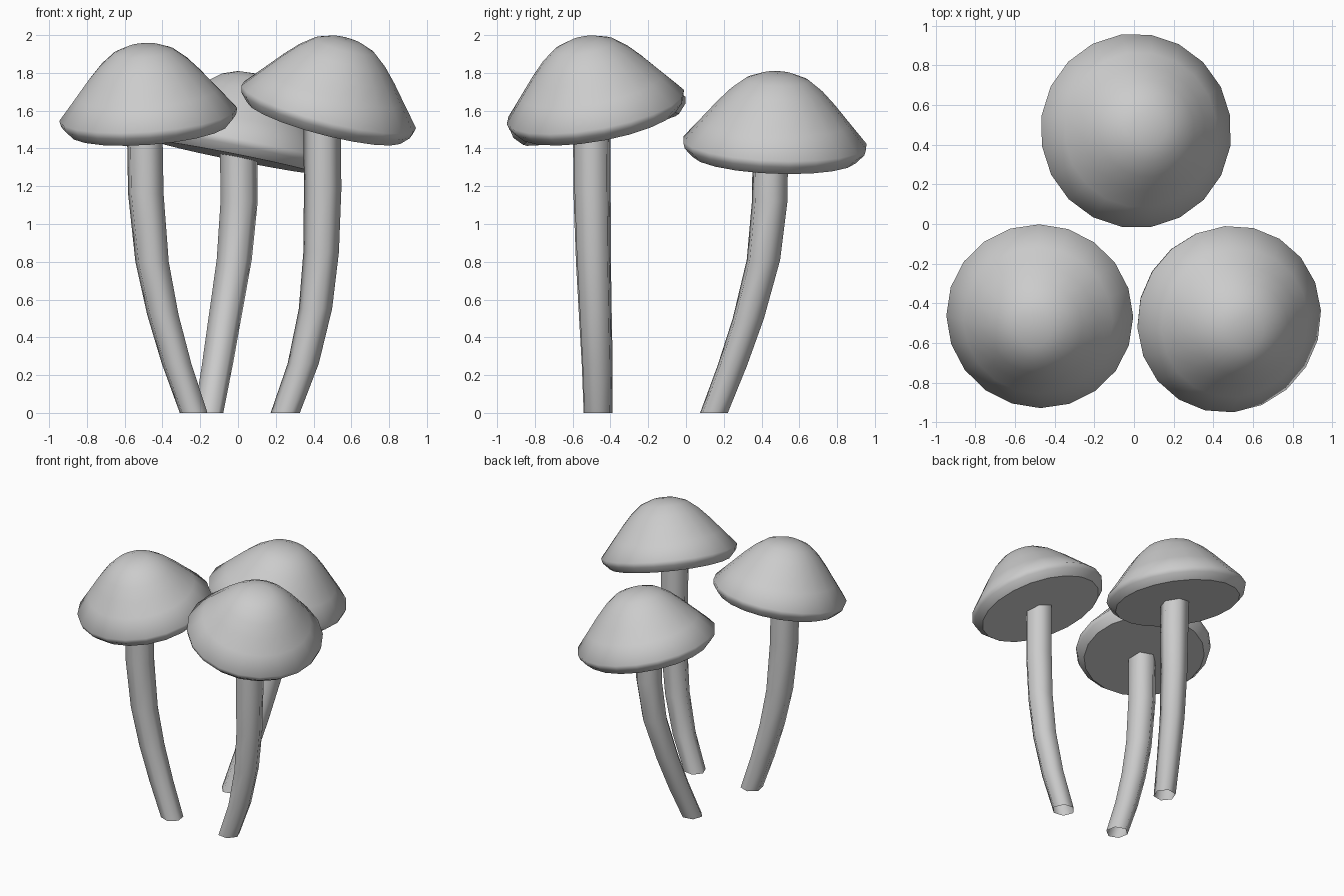
import bpy, bmesh
from math import sin, cos, pi, radians
from mathutils import Vector

if "Cube" in bpy.data.objects:
    bpy.data.objects.remove(bpy.data.objects["Cube"])

# Cap half-profile (radius, height), underside to apex, rim radius 0.48
CAP = [(0.43, -0.08), (0.473, -0.035), (0.482, 0.0), (0.385, 0.115), (0.31, 0.205),
       (0.24, 0.28), (0.165, 0.34), (0.085, 0.37)]
APEX = 0.376


def ring(bm, n, r, z, turn, offset=(0, 0)):
    return [bm.verts.new((offset[0] + r * cos(turn + 2 * pi * i / n),
                          offset[1] + r * sin(turn + 2 * pi * i / n), z)) for i in range(n)]


def bridge(bm, a, b):
    n = len(a)
    for i in range(n):
        j = (i + 1) % n
        bm.faces.new((a[i], a[j], b[j], b[i])).smooth = True


def finish(bm, name):
    me = bpy.data.meshes.new(name)
    bm.to_mesh(me)
    bm.free()
    ob = bpy.data.objects.new(name, me)
    bpy.context.collection.objects.link(ob)
    return ob


def cap(name, centre, axis, scale, turn):
    bm = bmesh.new()
    rings = [ring(bm, 20, r * scale, h, radians(turn)) for r, h in CAP]
    for a, b in zip(rings, rings[1:]):
        bridge(bm, a, b)
    top = bm.verts.new((0, 0, APEX))
    last = rings[-1]
    for i in range(20):
        bm.faces.new((last[i], last[(i + 1) % 20], top)).smooth = True
    bm.faces.new(rings[0][::-1])  # flat underside
    # lean the cap along its axis
    rot = Vector((0, 0, 1)).rotation_difference(Vector(axis)).to_matrix()
    bmesh.ops.rotate(bm, cent=(0, 0, 0), matrix=rot, verts=bm.verts)
    ob = finish(bm, name)
    ob.location = centre


def stem(name, path, turn):
    # six-sided tube, widening upwards, open at the foot
    bm = bmesh.new()
    rings = [ring(bm, 6, 0.078 + 0.022 * min(1, z / 1.1), z, radians(turn), (x, y))
             for x, y, z in path]
    for a, b in zip(rings, rings[1:]):
        bridge(bm, a, b)
    finish(bm, name)


# Left front mushroom
cap("left_cap", (-0.475, -0.465, 1.58), (-0.075, -0.2, 1), 0.98, 0)
stem("left_stem", [(-0.235, -0.465, 0), (-0.325, -0.47, 0.26), (-0.398, -0.48, 0.52),
                   (-0.455, -0.49, 0.8), (-0.488, -0.497, 1.16), (-0.495, -0.5, 1.56)], 40)

# Right front mushroom
cap("right_cap", (0.48, -0.48, 1.62), (0.26, -0.18, 1), 0.992, 4)
stem("right_stem", [(0.25, -0.465, 0), (0.345, -0.47, 0.26), (0.41, -0.48, 0.55),
                    (0.44, -0.49, 0.85), (0.448, -0.497, 1.18), (0.445, -0.5, 1.6)], -8)

# Back mushroom
cap("back_cap", (0.01, 0.47, 1.43), (0.2, 0.04, 1), 1.018, 9)
stem("back_stem", [(-0.155, 0.148, 0), (-0.11, 0.245, 0.25), (-0.07, 0.33, 0.5),
                   (-0.02, 0.41, 0.81), (0.006, 0.443, 1.12), (0.003, 0.447, 1.42)], 10)
